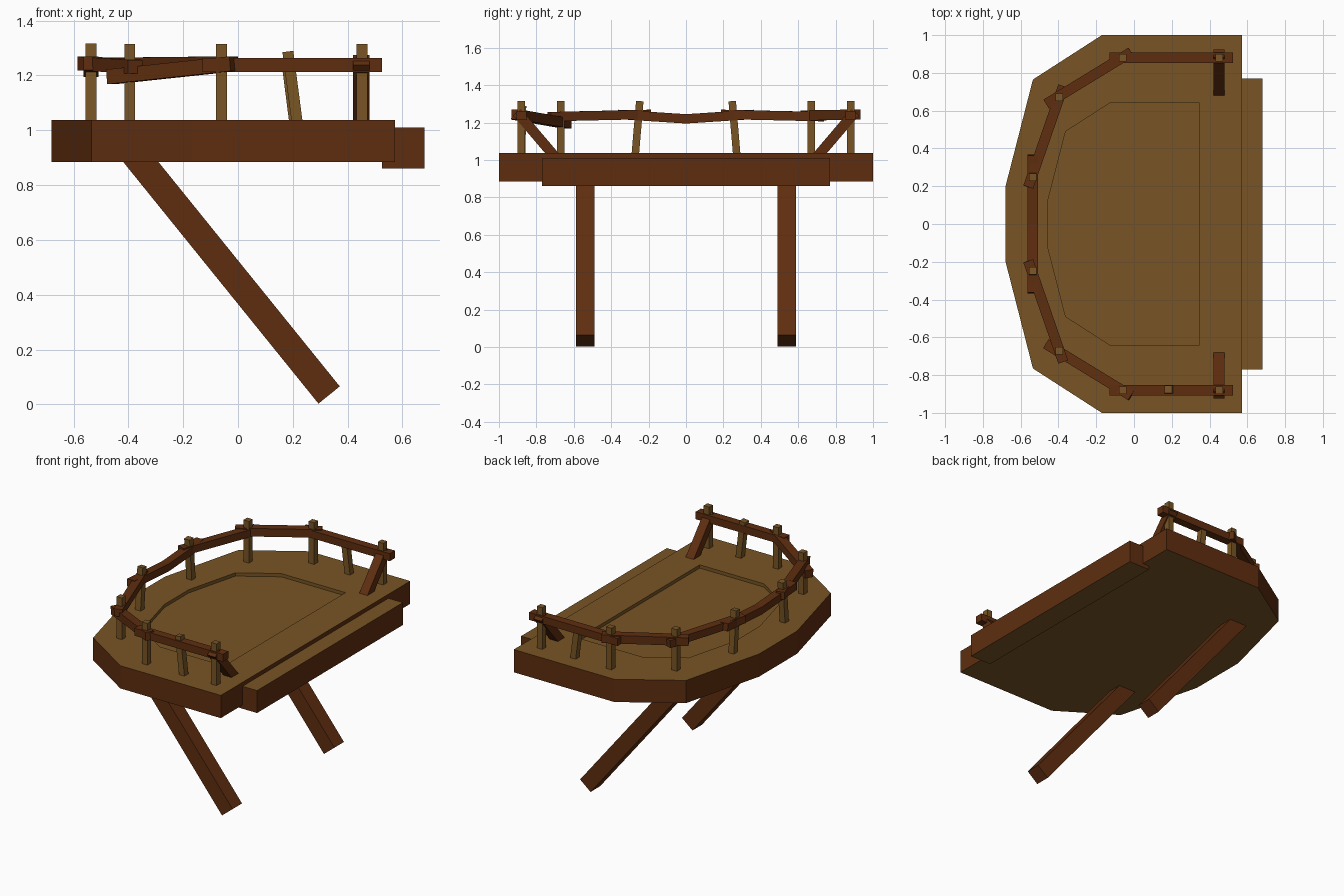
import bpy, bmesh
from mathutils import Vector, Matrix

if "Cube" in bpy.data.objects:
    bpy.data.objects.remove(bpy.data.objects["Cube"])


def material(name, rgb):
    m = bpy.data.materials.new(name)
    m.diffuse_color = (*rgb, 1)
    m.use_nodes = True
    m.node_tree.nodes["Principled BSDF"].inputs["Base Color"].default_value = m.diffuse_color
    return m


PLANK = material("light tan wood", (0.188, 0.091, 0.018))
BEAM = material("dark red brown wood", (0.114, 0.027, 0.005))


def finish(bm, name, *mats):
    bmesh.ops.recalc_face_normals(bm, faces=bm.faces[:])
    me = bpy.data.meshes.new(name)
    bm.to_mesh(me)
    bm.free()
    for m in mats:
        me.materials.append(m)
    ob = bpy.data.objects.new(name, me)
    bpy.context.collection.objects.link(ob)
    return ob


def bar(name, a, b, w, h, mat, side=None):
    """Square-cut bar from a to b; w is measured along 'side', h across it."""
    a, b = Vector(a), Vector(b)
    d = (b - a).normalized()
    s = Vector(side) if side else Vector((0, 0, 1)).cross(d)
    s = (s - d * s.dot(d)).normalized()
    u = d.cross(s)
    rot = Matrix((s, u, d)).transposed().to_4x4()
    size = Matrix.Diagonal((w, h, (b - a).length, 1))
    bm = bmesh.new()
    bmesh.ops.create_cube(bm, size=1, matrix=Matrix.Translation((a + b) / 2) @ rot @ size)
    return finish(bm, name, mat)


def slab(name, outline, z0, z1, recess=0):
    """Prism with tan top and bottom, dark rim and optional sunken floor."""
    bm = bmesh.new()
    bottom = bm.faces.new([bm.verts.new((x, y, z0)) for x, y in outline])
    ext = bmesh.ops.extrude_face_region(bm, geom=[bottom], use_keep_orig=True)["geom"]
    top = [g for g in ext if isinstance(g, bmesh.types.BMFace)][0]
    bmesh.ops.translate(bm, verts=top.verts[:], vec=(0, 0, z1 - z0))
    bm.normal_update()
    for f in bm.faces:
        f.material_index = 0 if abs(f.normal.z) > 0.5 else 1
    if recess:
        # ring around the floor, then a shallow wall down to it
        for scale, drop in ((0.64, 0), (1, recess)):
            res = bmesh.ops.extrude_discrete_faces(bm, faces=[top])
            top = res["faces"][0]
            for v in top.verts:
                v.co.x = (v.co.x + 0.055) * scale - 0.055
                v.co.y *= scale
                v.co.z -= drop
    return finish(bm, name, PLANK, BEAM)


# Deck and entry step
half = [(0.573, 1.0), (-0.17, 1.0), (-0.535, 0.765), (-0.68, 0.2)]
slab("deck", half + [(x, -y) for x, y in reversed(half)], 0.885, 1.037, 0.022)
slab("entry_step", [(0.526, -0.77), (0.68, -0.77), (0.68, 0.77), (0.526, 0.77)], 0.86, 1.01)

X, Y = (1, 0, 0), (0, 1, 0)
for s, side in ((-1, "front"), (1, "back")):
    # Slanted support leg
    bar(f"{side}_leg", (0.3325, s * 0.538, 0.034), (-0.41, s * 0.538, 0.953), 0.1, 0.1, BEAM, Y)

    # Railing posts
    for i, (x, y) in enumerate(((0.452, 0.88), (-0.06, 0.88), (-0.395, 0.67))):
        bar(f"{side}_post_{i}", (x, s * y, 1.02), (x, s * y, 1.315), 0.04, 0.04, PLANK, X)
    bar(f"{side}_leaning_post", (-0.537, s * 0.272, 1.02), (-0.537, s * 0.247, 1.315),
        0.04, 0.04, PLANK, X)

    # Rails along the side and around the corner
    bar(f"{side}_side_rail", (-0.13, s * 0.88, 1.238), (0.525, s * 0.88, 1.238), 0.055, 0.05, BEAM)
    z_low = 1.195 if s < 0 else 1.238
    bar(f"{side}_corner_rail", (-0.015, s * 0.91, 1.243), (-0.465, s * 0.635, z_low),
        0.055, 0.054, BEAM)
    bar(f"{side}_diagonal_rail", (-0.375, s * 0.73, 1.232), (-0.56, s * 0.195, 1.244),
        0.055, 0.05, BEAM)

    # Half of the sagging end rail
    bar(f"{side}_end_rail", (-0.537, s * -0.004, 1.22), (-0.537, s * 0.365, 1.244),
        0.055, 0.05, BEAM)

    # Diagonal brace at the entry
    bar(f"{side}_brace", (0.45, s * 0.69, 1.005), (0.45, s * 0.904, 1.256), 0.06, 0.055, BEAM, X)

# Loose middle posts
bar("front_tilted_post", (0.217, -0.88, 1.02), (0.182, -0.875, 1.287), 0.042, 0.04, PLANK, Y)
bar("back_tilted_post", (0.208, 0.88, 1.02), (0.183, 0.88, 1.215), 0.04, 0.04, PLANK, Y)
